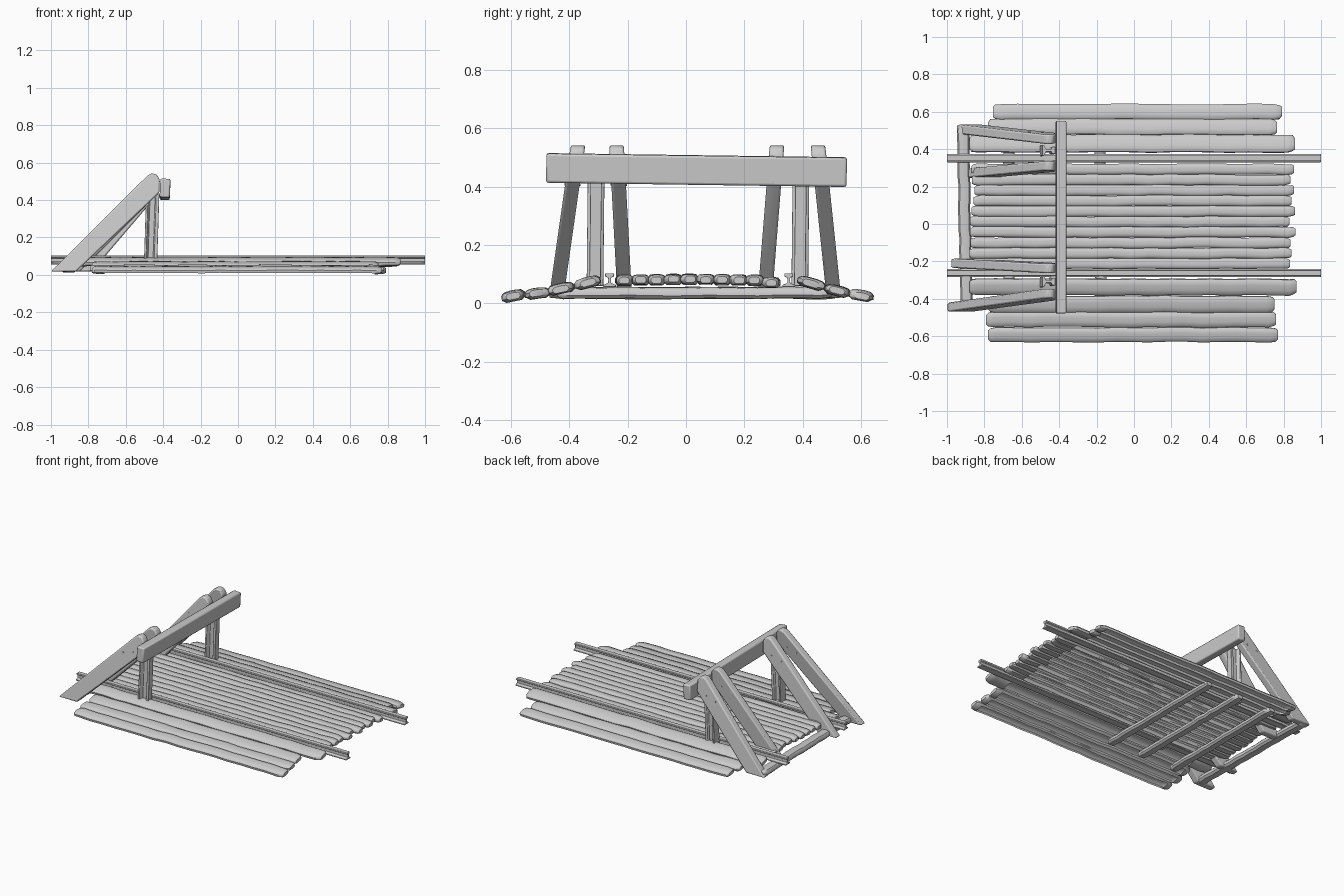
import bpy, bmesh, math, random
from mathutils import Vector, Matrix

if "Cube" in bpy.data.objects:
    bpy.data.objects.remove(bpy.data.objects["Cube"])

random.seed(4)


def finish(bm, name, bevel=0.0, segments=2):
    bmesh.ops.recalc_face_normals(bm, faces=bm.faces)
    me = bpy.data.meshes.new(name)
    bm.to_mesh(me)
    bm.free()
    ob = bpy.data.objects.new(name, me)
    bpy.context.collection.objects.link(ob)
    if bevel:
        m = ob.modifiers.new("worn_edges", 'BEVEL')
        m.width, m.segments, m.limit_method = bevel, segments, 'ANGLE'
    bpy.ops.object.select_all(action='DESELECT')
    ob.select_set(True)
    bpy.context.view_layer.objects.active = ob
    bpy.ops.object.shade_smooth_by_angle(angle=math.radians(40))
    return ob


def loft(sections):
    """Join matching closed rings of points and cap both ends."""
    bm = bmesh.new()
    rings = [[bm.verts.new(p) for p in s] for s in sections]
    n = len(rings[0])
    for a, b in zip(rings, rings[1:]):
        for i in range(n):
            bm.faces.new((a[i], a[(i + 1) % n], b[(i + 1) % n], b[i]))
    bm.faces.new(rings[0])
    bm.faces.new(rings[-1])
    return bm


def log(name, length, width, height, matrix, hollow=False, wobble=0.003):
    """Worn timber along local x: rounded section, rounded ends, uneven sides."""
    w, h = width / 2, height / 2
    ring = [(-1, -.45), (-.65, -1), (.65, -1), (1, -.45),
            (1, .35), (.75, .85), (.3, 1), (-.3, 1), (-.75, .85), (-1, .35)]
    steps = 16
    stations = [(-length / 2, .62), (-length / 2 + .012, .9)]
    stations += [(-length / 2 + .04 + (length - .08) * i / steps, 1) for i in range(steps + 1)]
    stations += [(length / 2 - .012, .9), (length / 2, .62)]
    sections = []
    for x, s in stations:
        dy, dz = random.uniform(-wobble, wobble), random.uniform(-wobble, wobble) * .6
        sections.append([matrix @ Vector((x, y * w * s + dy, z * h * s + dz)) for y, z in ring])
    bm = loft(sections)
    if hollow:
        # The deck boards are open underneath apart from their ends
        bmesh.ops.recalc_face_normals(bm, faces=bm.faces)
        low = [f for f in bm.faces if f.normal.z < -.8 and abs(f.calc_center_median().x) < .72]
        bmesh.ops.delete(bm, geom=low, context='FACES')
        me_normals = None
    return finish(bm, name)


def place(x, y, z, rx=0.0, rz=0.0):
    return (Matrix.Translation((x, y, z)) @ Matrix.Rotation(rz, 4, 'Z')
            @ Matrix.Rotation(rx, 4, 'X'))


RAIL_Y = (-0.262, 0.352)

# Inner deck boards between the rails
count = 10
for i in range(count):
    y = -0.24 + 0.056 * (i + .5)
    x0 = -0.87 + random.uniform(-.015, .02)
    x1 = 0.855 + random.uniform(-.025, .012)
    z = 0.083 - (0.012 if i == count - 1 else 0.004 * abs(i - 4) / 4)
    log("inner_deck_board", x1 - x0, 0.058, 0.036, place((x0 + x1) / 2, y, z), True)

# Outer boards sloping down to the ground: x0, x1, y, z, width, tilt
outer = [(-.88, .87, -.337, .071, .088, .26), (-.78, .75, -.428, .050, .09, .22),
         (-.79, .76, -.510, .034, .082, .15), (-.78, .77, -.592, .026, .078, .20),
         (-.88, .86, .430, .068, .095, -.28), (-.78, .765, .520, .042, .086, -.24),
         (-.755, .79, .600, .027, .082, -.18)]
for x0, x1, y, z, w, tilt in outer:
    log("outer_deck_board", x1 - x0, w, 0.036, place((x0 + x1) / 2, y, z, tilt), True)

# Rail section: foot, web and head
rail = [(-.022, 0), (.022, 0), (.022, .007), (.005, .014), (.005, .032), (.015, .036),
        (.015, .047), (-.015, .047), (-.015, .036), (-.005, .032), (-.005, .014), (-.022, .007)]
for y in RAIL_Y:
    bm = loft([[(x, y + a, .056 + b) for a, b in rail] for x in (-1, 1)])
    finish(bm, "track_rail", .002)

# Upright posts made of rail, set beside each track rail
for y in (-0.312, 0.39):
    sections = []
    for z, dx, dy in ((.06, 0, 0), (.43, .012, .004)):
        sections.append([(-.503 + dx + b * 1.5, y + dy + a * 1.3, z) for a, b in rail])
    finish(loft(sections), "upright_post", .002)

# Raking timbers: foot x, foot y, top y
for fx, fy, ty in ((-1.0, -.445, -.37), (-.98, -.21, -.238), (-.95, .507, .452), (-.915, .27, .312)):
    profile = [(fx, .018), (fx + .135, .018), (-.42, .44), (-.418, .51),
               (-.435, .537), (-.462, .543), (-.485, .53)]
    sections = [[(x, fy + (ty - fy) * (z - .018) / .525 + s, z) for x, z in profile]
                for s in (-.025, .025)]
    finish(loft(sections), "raking_timber", .008)
    # Bolt heads on the outer face
    for bx, bz in ((-.56, .41), (-.49, .43)):
        bm = bmesh.new()
        by = fy + (ty - fy) * (bz - .018) / .525
        bmesh.ops.create_cone(bm, cap_ends=True, segments=8, radius1=.007, radius2=.006, depth=.056,
                              matrix=Matrix.Translation((bx, by, bz)) @ Matrix.Rotation(math.pi / 2, 4, 'X'))
        finish(bm, "timber_bolt")

# Buffer beam across the top
bm = bmesh.new()
bmesh.ops.create_cube(bm, size=1, matrix=Matrix.Translation((-.39, .036, .457))
                      @ Matrix.Rotation(-.014, 4, 'X') @ Matrix.Rotation(.05, 4, 'Y')
                      @ Matrix.Diagonal((.054, 1.03, .1, 1)))
finish(bm, "buffer_beam", .008)

# Foot sill tying the raking timbers, and sleepers under the deck
quarter = math.pi / 2
log("foot_sill", 0.98, 0.065, 0.042, place(-.905, .03, .036, 0, quarter + .02))
for x in (-.67, -.42, -.18):
    log("sleeper", 0.94, 0.06, 0.038, place(x, .03, .036, 0, quarter))
